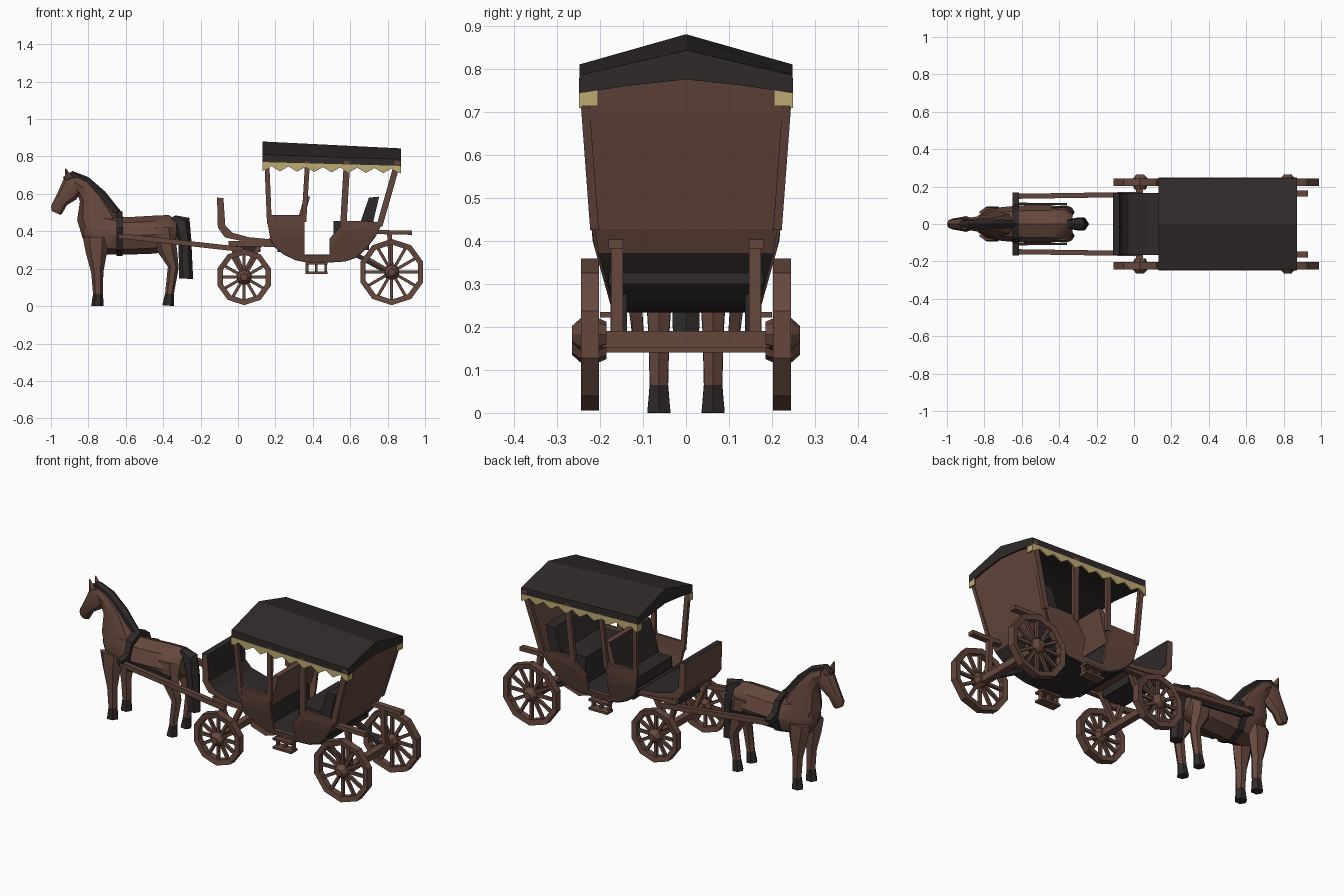
import bpy, bmesh, math
from mathutils import Vector

if "Cube" in bpy.data.objects:
    bpy.data.objects.remove(bpy.data.objects["Cube"])


def material(name, rgb):
    m = bpy.data.materials.new(name)
    m.diffuse_color = (*rgb, 1)
    m.use_nodes = True
    m.node_tree.nodes["Principled BSDF"].inputs["Base Color"].default_value = m.diffuse_color
    return m


BROWN, DARK, GOLD = 0, 1, 2
MATS = [material("brown wood and hide", (0.130, 0.064, 0.046)),
        material("near black leather", (0.030, 0.023, 0.023)),
        material("gold fringe", (0.52, 0.40, 0.17))]


def finish(name, bm, mat=BROWN, rule=None, solid=0, smooth=False):
    """Turn a bmesh into an object; rule(face) may return a colour index."""
    bmesh.ops.recalc_face_normals(bm, faces=bm.faces[:])
    bm.normal_update()
    for f in bm.faces:
        f.material_index = rule(f) if rule else mat
    me = bpy.data.meshes.new(name)
    bm.to_mesh(me)
    bm.free()
    for m in MATS:
        me.materials.append(m)
    ob = bpy.data.objects.new(name, me)
    bpy.context.collection.objects.link(ob)
    if solid:
        md = ob.modifiers.new("thickness", 'SOLIDIFY')
        md.thickness, md.offset = solid, 0
    if smooth:
        bpy.ops.object.select_all(action='DESELECT')
        ob.select_set(True)
        bpy.context.view_layer.objects.active = ob
        bpy.ops.object.shade_smooth_by_angle(angle=math.radians(38))
    return ob


def skin(rows, closed=False, caps=False):
    """Join rows of points into a quad surface."""
    bm = bmesh.new()
    vs = [[bm.verts.new(p) for p in r] for r in rows]
    n = len(rows[0])
    for a, b in zip(vs, vs[1:]):
        for i in range(n if closed else n - 1):
            j = (i + 1) % n
            bm.faces.new((a[i], a[j], b[j], b[i]))
    if caps:
        bm.faces.new(vs[0])
        bm.faces.new(vs[-1])
    return bm


def loft(name, rings, mat=BROWN, y=0, n=8, rule=None):
    """Rings are (x, z, x, z, half width): two ends of an ellipse in the side view."""
    rows = []
    for xa, za, xb, zb, w in rings:
        row = []
        for k in range(n):
            t = math.tau * k / n
            c = (math.cos(t) + 1) / 2
            row.append((xa + (xb - xa) * c, y + w * math.sin(t), za + (zb - za) * c))
        rows.append(row)
    return finish(name, skin(rows, True, True), mat, rule, smooth=True)


def beam(name, a, b, w, h, mat=BROWN):
    """Square bar from a to b."""
    a, b = Vector(a), Vector(b)
    d = (b - a).normalized()
    u = d.cross(Vector((0, 1, 0) if abs(d.y) < .9 else (1, 0, 0))).normalized()
    v = d.cross(u)
    rows = [[p + u * h * i / 2 + v * w * j / 2
             for i, j in ((1, 1), (1, -1), (-1, -1), (-1, 1))] for p in (a, b)]
    return finish(name, skin(rows, True, True), mat)


def prism(name, pts, y0, y1, mat=BROWN, rule=None):
    """Side-view outline stretched across y."""
    rows = [[(x, y, z) for x, z in pts] for y in (y0, y1)]
    return finish(name, skin(rows, True, True), mat, rule)


def box(name, x0, x1, y0, y1, z0, z1, mat=BROWN):
    return prism(name, [(x0, z0), (x1, z0), (x1, z1), (x0, z1)], y0, y1, mat)


def wheel(name, x, r, s):
    """Faceted rim, twelve spokes and a tapered hub."""
    y, n, z = s * .223, 10, r + .005
    section = [(r, -.021), (r, .021), (r - .03, .017), (r - .03, -.017)]
    rows = []
    for k in range(n + 1):
        t = math.tau * (k + .5) / n
        rows.append([(x + q * math.cos(t), y + d, z + q * math.sin(t)) for q, d in section])
    bm = skin(rows, True)
    bmesh.ops.remove_doubles(bm, verts=bm.verts[:], dist=1e-5)
    finish(name + "_rim", bm)
    for k in range(12):
        t = math.tau * k / 12
        c, q = math.cos(t), math.sin(t)
        beam(name + "_spoke", (x + .02 * c, y, z + .02 * q),
             (x + (r - .02) * c, y, z + (r - .02) * q), .016, .016)
    rows = [[(x + q * math.cos(math.tau * k / 8), s * d, z + q * math.sin(math.tau * k / 8))
             for k in range(8)] for q, d in ((.03, .185), (.043, .215), (.038, .245), (.02, .265))]
    finish(name + "_hub", skin(rows, True, True))


def side_y(z):
    return .21 + .09 * (z - .4) if z > .4 else .21 - .28 * (.4 - z)


# ---- Horse
loft("horse_body", [(-.83, .36, -.83, .47, .04), (-.79, .30, -.79, .49, .075),
                    (-.71, .275, -.71, .50, .09), (-.60, .275, -.60, .475, .10),
                    (-.46, .28, -.46, .483, .103), (-.37, .29, -.37, .487, .09),
                    (-.33, .33, -.33, .46, .06)])
loft("horse_neck", [(-.83, .36, -.62, .44, .08), (-.86, .46, -.65, .50, .07),
                    (-.845, .56, -.72, .59, .05), (-.86, .60, -.80, .675, .042),
                    (-.88, .62, -.87, .705, .034)])
loft("horse_head", [(-.845, .60, -.88, .705, .03), (-.865, .57, -.93, .685, .042),
                    (-.915, .54, -.967, .60, .034), (-.94, .495, -1.0, .535, .029),
                    (-.95, .488, -.995, .508, .02)])
loft("mane", [(-.93, .67, -.935, .69, .012), (-.87, .68, -.885, .722, .024),
              (-.81, .64, -.80, .69, .028), (-.745, .57, -.71, .612, .028),
              (-.68, .50, -.62, .50, .022)], DARK, n=6)
loft("tail", [(-.36, .47, -.335, .485, .025), (-.34, .40, -.26, .472, .036),
              (-.318, .33, -.25, .36, .04), (-.315, .148, -.24, .145, .034)], DARK, n=6)
loft("girth_strap", [(-.65, .268, -.65, .515, .112), (-.617, .268, -.617, .505, .115)], DARK)


def hoof(f):
    return DARK if f.calc_center_median().z < .06 else BROWN


for s in (1, -1):
    loft("front_leg", [(-.83, .37, -.69, .37, .03), (-.815, .29, -.70, .29, .036),
                       (-.785, .18, -.72, .18, .028), (-.775, .065, -.722, .065, .025),
                       (-.785, 0, -.718, 0, .031)], y=s * .063, n=6, rule=hoof)
    loft("hind_leg", [(-.47, .42, -.34, .42, .03), (-.43, .29, -.325, .29, .038),
                      (-.375, .21, -.317, .205, .028), (-.39, .065, -.343, .065, .024),
                      (-.405, .005, -.342, 0, .031)], y=s * .063, n=6, rule=hoof)
    loft("ear", [(-.925, .67, -.885, .69, .016), (-.926, .73, -.92, .737, .003)], y=s * .026, n=4)
    # Shafts and harness
    beam("shaft", (-.635, s * .148, .376), (.03, s * .158, .302), .027, .027)
    beam("harness_loop", (-.633, s * .09, .40), (-.633, s * .162, .378), .034, .04, DARK)
    beam("trace_strap", (-.62, s * .108, .37), (-.36, s * .106, .345), .012, .02, DARK)

# ---- Wheels and running gear
box("front_axle", .012, .048, -.2, .2, .14, .175)
box("rear_axle", .80, .84, -.2, .2, .152, .19)
box("turntable", -.02, .12, -.10, .10, .29, .345, DARK)
for s in (1, -1):
    wheel("front_wheel", .033, .15, s)
    wheel("rear_wheel", .822, .177, s)
    beam("front_strut", (.03, s * .11, .165), (-.03, s * .13, .32), .025, .025)
    beam("front_brace", (.03, s * .11, .165), (.12, s * .12, .335), .025, .025)
    beam("underframe_rail", (-.05, s * .145, .335), (.21, s * .145, .33), .028, .028)
    beam("rear_spring_bar", (.70, s * .163, .397), (.93, s * .163, .392), .034, .022)
    beam("rear_strut", (.82, s * .16, .17), (.81, s * .16, .395), .028, .026)
    beam("rear_brace", (.82, s * .15, .17), (.63, s * .15, .275), .026, .024, DARK)
    # Hanging steps
    for z in (.172, .222):
        box("step_tread", .36, .478, s * .145, s * .20, z, z + .013)
    for x in (.362, .412, .462):
        box("step_hanger", x, x + .014, s * .155, s * .175, .172, .25)

# ---- Driver's footboard, dark on the inside
prism("dashboard_and_footboard",
      [(-.112, .58), (-.108, .42), (-.07, .367), (.05, .342), (.20, .328), (.20, .355),
       (.06, .368), (-.03, .392), (-.068, .43), (-.078, .578)], -.167, .167,
      rule=lambda f: DARK if f.normal.z > .3 or f.normal.x > .5 else BROWN)

# ---- Cabin tub: curved floor rising into the rear wall
CURVE = [(.172, .365), (.20, .32), (.25, .28), (.31, .252), (.355, .243), (.42, .24), (.49, .24),
         (.57, .245), (.63, .265), (.68, .31), (.73, .375), (.757, .43)]
WALL = CURVE + [(.80, .57), (.84, .70), (.86, .785)]
rows = [[(x, t * side_y(z), z) for t in (-1, -.5, 0, .5, 1)] for x, z in WALL]
finish("tub_floor_and_rear_wall", skin(rows), solid=.014,
       rule=lambda f: DARK if f.calc_center_median().z < .40 else BROWN)


def side_panel(name, cols, s):
    rows = []
    for x, z0, z1 in cols:
        zs = [z0 + (z1 - z0) * k / 4 for k in range(5)]
        rows.append([(x, s * side_y(z), z) for z in zs])
    finish(name, skin(rows), solid=.014)


for s in (1, -1):
    front = [(.162, .44, .487)] + [(x, z, .487) for x, z in CURVE[:5]]
    side_panel("front_side_panel", front, s)
    tops = (.36, .455, .455, .455, .45, .445)
    side_panel("rear_side_panel", [(x, z, t) for (x, z), t in zip(CURVE[6:], tops)], s)
    side_panel("door_sill", [(x, z, .275) for x, z in CURVE[4:7]], s)
    # Roof posts
    for x0, z0, x1, w in ((.168, .44, .154, .026), (.352, .45, .372, .026),
                          (.563, .43, .583, .034), (.757, .43, .855, .032)):
        beam("roof_post", (x0, s * side_y(z0), z0), (x1, s * side_y(.77) * .98, .775), .02, w)
    beam("roof_rail", (.14, s * .234, .768), (.86, s * .234, .748), .018, .025)
    # Gold zigzag fringe and its corner returns
    teeth = [(.132, .77), (.868, .75)]
    for k in range(8, -1, -1):
        x = .132 + .736 * k / 8
        drop = -.027 * k / 8
        teeth.append((x, .722 + drop / 2))
        if k:
            teeth.append((x - .046, .75 + drop / 2))
    prism("fringe", teeth, s * .242, s * .249, GOLD)
    box("rear_fringe_return", .863, .871, s * .205, s * .248, .713, .75, GOLD)
    box("front_fringe_return", .130, .137, s * .215, s * .248, .728, .768, GOLD)

# ---- Seats
box("driver_seat", .21, .33, -.175, .175, .29, .405, DARK)
prism("driver_backrest", [(.30, .40), (.335, .40), (.385, .585), (.355, .585)], -.185, .185,
      rule=lambda f: DARK if f.normal.x < -.5 else BROWN)
box("rear_seat", .51, .70, -.18, .18, .30, .455, DARK)
prism("rear_backrest", [(.655, .45), (.72, .44), (.755, .585), (.70, .58)], -.195, .195, DARK)

# ---- Gabled roof, lower at the rear, arched underneath
rows = []
for x, low, eave, ridge in ((.132, .765, .81, .88), (.872, .743, .785, .843)):
    rows.append([(x, -.247, low), (x, -.247, eave), (x, 0, ridge), (x, .247, eave),
                 (x, .247, low), (x, .13, low + .018), (x, 0, low + .032), (x, -.13, low + .018)])
finish("roof", skin(rows, True, True), DARK)
